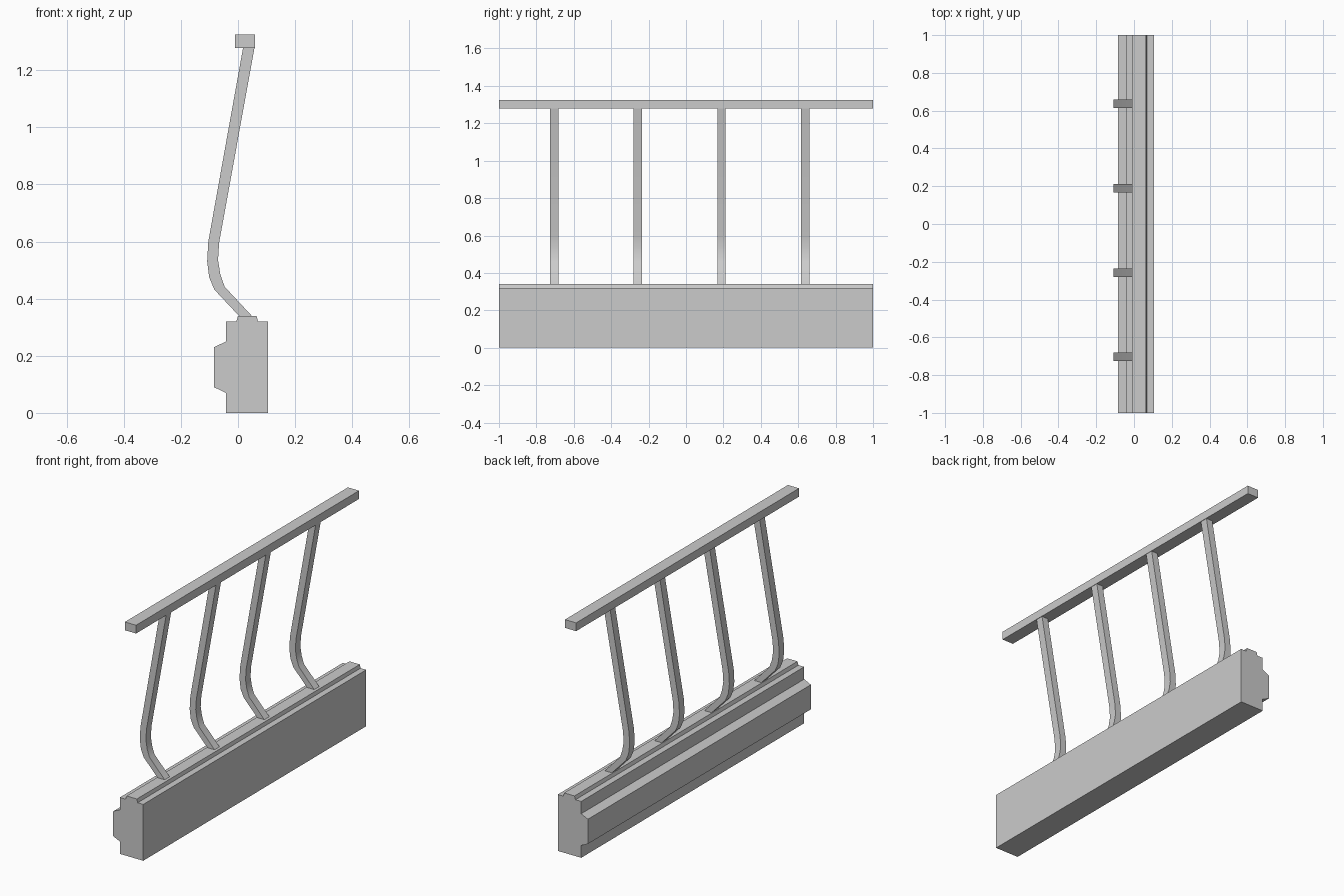
import bpy, bmesh

cube = bpy.data.objects.get("Cube")
if cube:
    bpy.data.objects.remove(cube, do_unlink=True)

GREY = (0.6, 0.6, 0.6, 1)
mat = bpy.data.materials.new("plain grey")
mat.use_nodes = True
mat.diffuse_color = GREY
mat.node_tree.nodes["Principled BSDF"].inputs["Base Color"].default_value = GREY


def extrude_profile(name, profile, y, length):
    """Extrude an (x, z) outline along y, centred on the given y."""
    bm = bmesh.new()
    face = bm.faces.new([bm.verts.new((x, y - length / 2, z)) for x, z in profile])
    ext = bmesh.ops.extrude_face_region(bm, geom=[face])
    moved = [v for v in ext["geom"] if isinstance(v, bmesh.types.BMVert)]
    bmesh.ops.translate(bm, verts=moved, vec=(0, length, 0))
    bmesh.ops.recalc_face_normals(bm, faces=bm.faces)
    mesh = bpy.data.meshes.new(name)
    bm.to_mesh(mesh)
    bm.free()
    mesh.materials.append(mat)
    obj = bpy.data.objects.new(name, mesh)
    bpy.context.collection.objects.link(obj)
    return obj


# Parapet base with a raised lip on top and a moulding on one side
base_profile = [
    (-0.042, 0), (0.105, 0), (0.105, 0.32), (0.07, 0.32), (0.065, 0.34),
    (0, 0.34), (-0.006, 0.32), (-0.042, 0.32), (-0.042, 0.25),
    (-0.084, 0.23), (-0.084, 0.09), (-0.042, 0.07),
]
extrude_profile("parapet_base", base_profile, 0, 2)

# Handrail
extrude_profile("handrail", [(-0.01, 1.278), (0.06, 1.278), (0.06, 1.325), (-0.01, 1.325)], 0, 2)

# Bent posts, from the outer edge down and back up the inner edge
outer = [(0.018, 1.28), (-0.104, 0.6), (-0.108, 0.53), (-0.101, 0.475), (-0.083, 0.432), (0.005, 0.338)]
inner = [(0.05, 0.338), (-0.047, 0.442), (-0.062, 0.486), (-0.07, 0.535), (-0.066, 0.597), (0.058, 1.28)]
for i in range(4):
    post = extrude_profile(f"post_{i + 1}", outer + inner, -0.704 + 0.447 * i, 0.045)
    bpy.ops.object.select_all(action="DESELECT")
    post.select_set(True)
    bpy.context.view_layer.objects.active = post
    bpy.ops.object.shade_smooth_by_angle()
